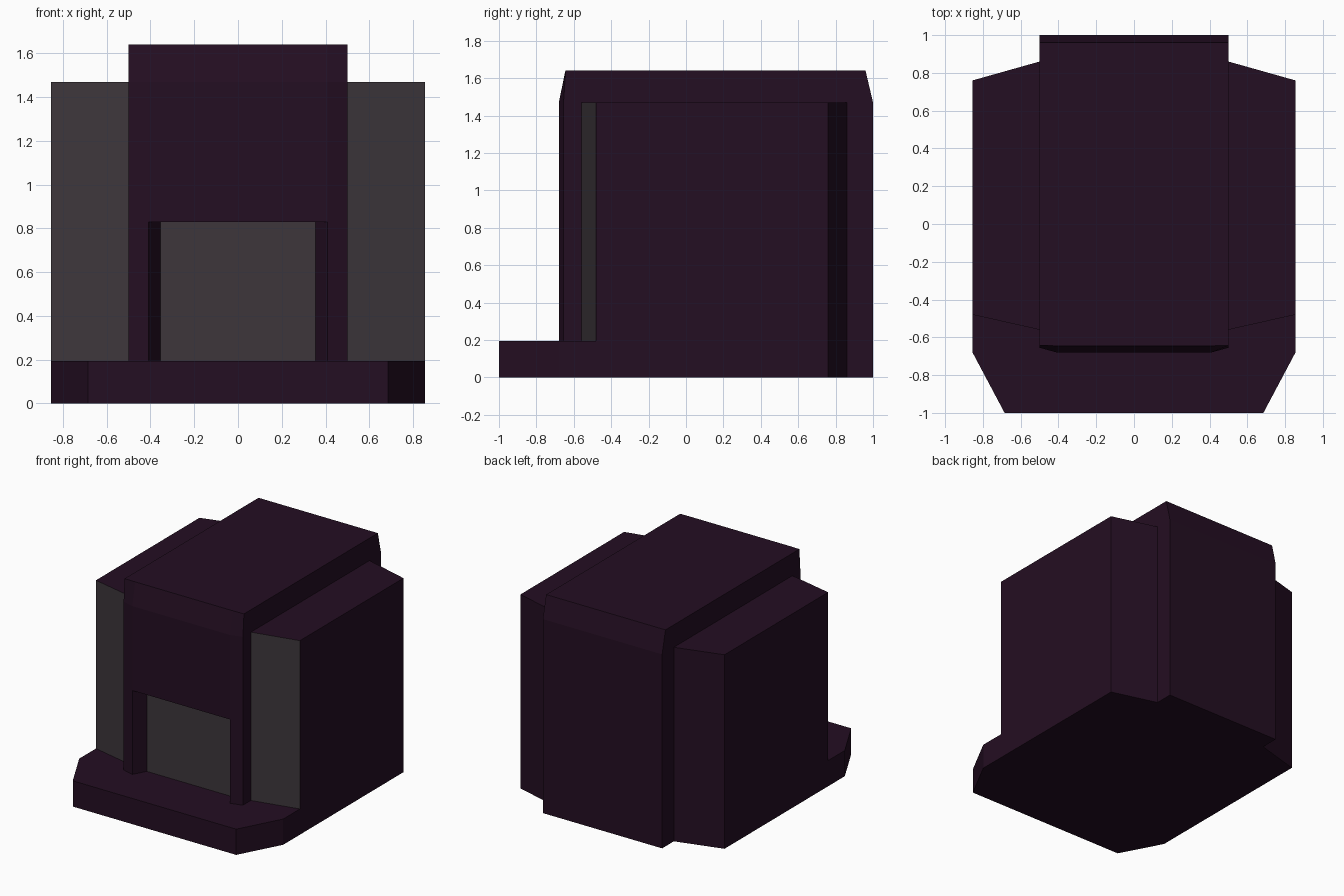
import bpy
import bmesh

if "Cube" in bpy.data.objects:
    bpy.data.objects.remove(bpy.data.objects["Cube"])


def material(name, rgb):
    m = bpy.data.materials.new(name)
    m.diffuse_color = (*rgb, 1.0)
    m.use_nodes = True
    m.node_tree.nodes["Principled BSDF"].inputs["Base Color"].default_value = m.diffuse_color
    return m


purple = material("dark_purple", (0.0175, 0.0044, 0.016))
grey = material("warm_grey", (0.047, 0.037, 0.044))


def mirrored(half):
    """Close a right-hand outline (front to back) with its mirror image."""
    return half + [(-x, y) for x, y in reversed(half)]


def loft(name, rings, mats):
    """Solid through stacked outlines: rings = [(z, [(x, y), ...]), ...]."""
    bm = bmesh.new()
    loops = [[bm.verts.new((x, y, z)) for x, y in pts] for z, pts in rings]
    n = len(loops[0])
    for a, b in zip(loops, loops[1:]):
        for i in range(n):
            j = (i + 1) % n
            bm.faces.new((a[i], a[j], b[j], b[i]))
    bm.faces.new(loops[0][::-1])
    bm.faces.new(loops[-1])
    bmesh.ops.recalc_face_normals(bm, faces=bm.faces[:])
    me = bpy.data.meshes.new(name)
    bm.to_mesh(me)
    bm.free()
    for m in mats:
        me.materials.append(m)
    ob = bpy.data.objects.new(name, me)
    bpy.context.collection.objects.link(ob)
    return ob


BASE_TOP, SHOULDER, TOP = 0.195, 1.47, 1.64

# Front step with clipped corners, meeting the slanted side bodies
step = mirrored([(0.685, -1.0), (0.855, -0.68), (0.855, -0.48), (0.5, -0.56)])
loft("front_step", [(0, step), (BASE_TOP, step)], [purple])

# Side bodies, with grey front faces
for side, s in (("right", 1), ("left", -1)):
    pts = [(s * 0.5, -0.56), (s * 0.855, -0.48), (s * 0.855, 0.76), (s * 0.5, 0.86)]
    body = loft(side + "_side_body", [(0, pts), (SHOULDER, pts)], [purple, grey])
    for f in body.data.polygons:
        f.material_index = int(f.normal.y < -0.5)

# Central block: bevelled front corners, front and back lean in at the top
lower = mirrored([(0.41, -0.68), (0.5, -0.655), (0.5, 1.0)])
upper = mirrored([(0.41, -0.645), (0.5, -0.643), (0.5, 0.96)])
block = loft("central_block", [(0, lower), (SHOULDER, lower), (TOP, upper)], [purple])

# Recessed opening with splayed sides
opening = mirrored([(0.43, -0.72), (0.355, -0.58)])
cutter = loft("opening_cutter", [(BASE_TOP, opening), (0.83, opening)], [purple])
cutter.hide_render = True
mod = block.modifiers.new("opening", 'BOOLEAN')
mod.operation = 'DIFFERENCE'
mod.solver = 'EXACT'
mod.object = cutter
bpy.context.view_layer.objects.active = block
bpy.ops.object.modifier_apply(modifier=mod.name)
bpy.data.objects.remove(cutter, do_unlink=True)

# Grey panel at the back of the opening
panel = mirrored([(0.355, -0.583), (0.355, -0.576)])
loft("opening_panel", [(BASE_TOP, panel), (0.83, panel)], [grey])
